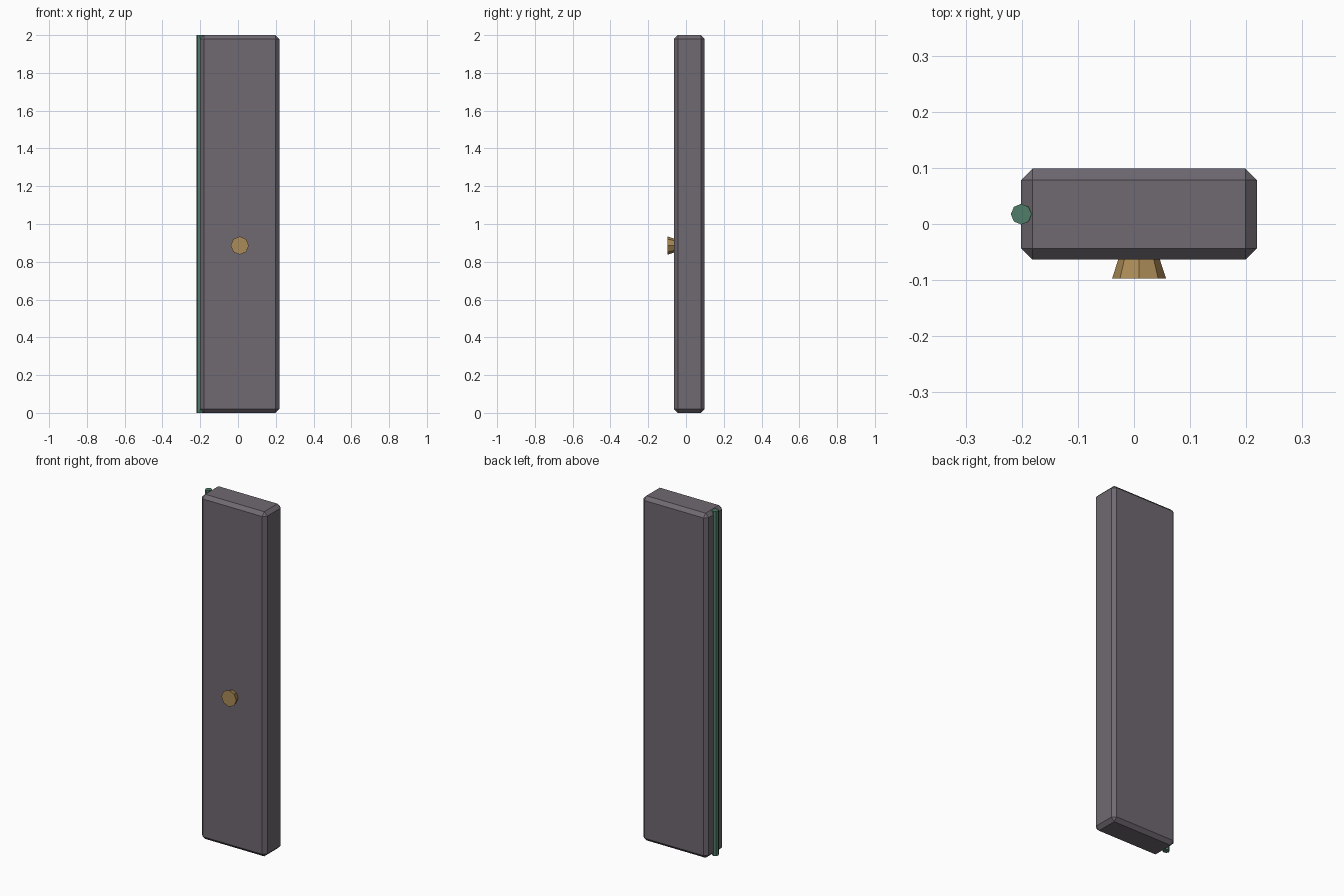
import bpy, bmesh, math
from mathutils import Matrix

if "Cube" in bpy.data.objects:
    bpy.data.objects.remove(bpy.data.objects["Cube"])


def material(name, rgb):
    m = bpy.data.materials.new(name)
    m.diffuse_color = (*rgb, 1)
    m.use_nodes = True
    m.node_tree.nodes["Principled BSDF"].inputs["Base Color"].default_value = m.diffuse_color
    return m


def add_object(name, bm, mat):
    bmesh.ops.recalc_face_normals(bm, faces=bm.faces)
    me = bpy.data.meshes.new(name)
    bm.to_mesh(me)
    bm.free()
    me.materials.append(mat)
    ob = bpy.data.objects.new(name, me)
    bpy.context.collection.objects.link(ob)
    return ob


def prism(name, r1, r2, depth, loc, rot, mat):
    """Eight-sided cylinder or cone frustum."""
    bm = bmesh.new()
    bmesh.ops.create_cone(bm, cap_ends=True, segments=8, radius1=r1, radius2=r2,
                          depth=depth, matrix=Matrix.Translation(loc) @ rot)
    return add_object(name, bm, mat)


grey = material("slate grey", (0.16, 0.14, 0.165))
green = material("hinge green", (0.08, 0.205, 0.14))
brass = material("brass", (0.41, 0.26, 0.095))

# Chamfered door slab
bm = bmesh.new()
bmesh.ops.create_cube(bm, size=1, matrix=Matrix.Translation((0.009, 0.0175, 1))
                      @ Matrix.Diagonal((0.42, 0.162, 2, 1)))
bmesh.ops.bevel(bm, geom=bm.edges[:], offset=0.02, segments=1, affect='EDGES')
add_object("door_panel", bm, grey)

# Full-height hinge rod on the left edge
prism("hinge_rod", 0.0185, 0.0185, 2, (-0.201, 0.0175, 1), Matrix(), green)

# Knob flaring towards the front
prism("door_knob", 0.036, 0.048, 0.037, (0.009, -0.0785, 0.886),
      Matrix.Rotation(math.radians(90), 4, 'X'), brass)
